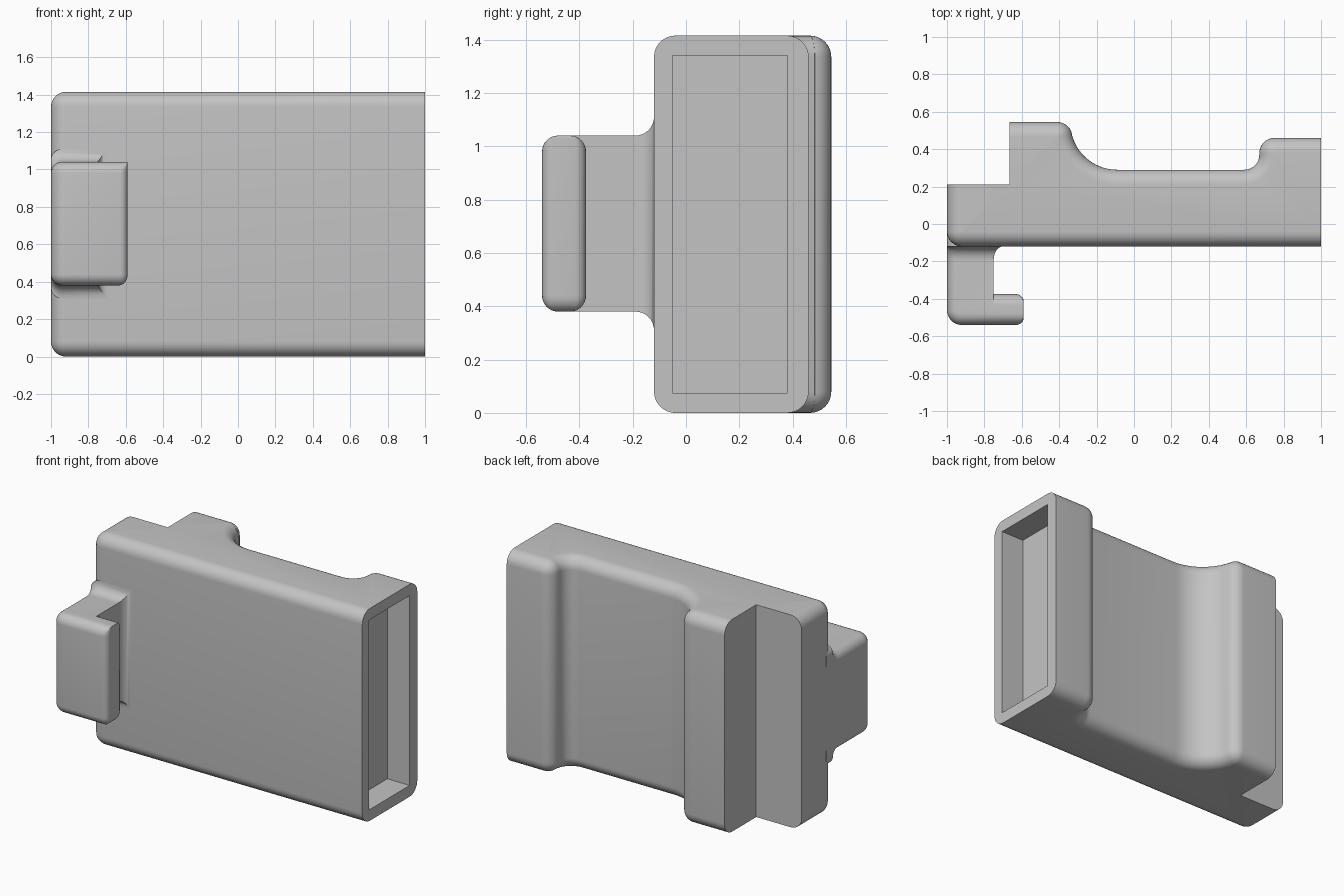
import bpy, bmesh, math

if "Cube" in bpy.data.objects:
    bpy.data.objects.remove(bpy.data.objects["Cube"])

grey = bpy.data.materials.new("plain grey")
grey.diffuse_color = (0.55, 0.55, 0.55, 1)
grey.use_nodes = True
grey.node_tree.nodes["Principled BSDF"].inputs["Base Color"].default_value = grey.diffuse_color


def arc(cx, cy, r, a0, a1, n=8):
    """Points on an arc, angles in degrees."""
    r = max(r, 0.001)
    return [(cx + r * math.cos(math.radians(a0 + (a1 - a0) * i / n)),
             cy + r * math.sin(math.radians(a0 + (a1 - a0) * i / n))) for i in range(n + 1)]


def loft(name, rings):
    """Skin matching rings of 3D points and cap both ends."""
    bm = bmesh.new()
    rows = [[bm.verts.new(p) for p in ring] for ring in rings]
    n = len(rows[0])
    for a, b in zip(rows, rows[1:]):
        for i in range(n):
            j = (i + 1) % n
            bm.faces.new((a[i], a[j], b[j], b[i]))
    bm.faces.new(rows[0][::-1])
    bm.faces.new(rows[-1])
    bmesh.ops.recalc_face_normals(bm, faces=bm.faces)
    mesh = bpy.data.meshes.new(name)
    bm.to_mesh(mesh)
    bm.free()
    mesh.materials.append(grey)
    obj = bpy.data.objects.new(name, mesh)
    bpy.context.collection.objects.link(obj)
    return obj


def smooth(obj):
    bpy.ops.object.select_all(action='DESELECT')
    obj.select_set(True)
    bpy.context.view_layer.objects.active = obj
    bpy.ops.object.shade_smooth_by_angle(angle=math.radians(30))


def rounded_layers(z0, z1, r, n=8):
    """(height, inset) pairs that round the bottom and top edges."""
    half = [(r * (1 - math.cos(t)), r * (1 - math.sin(t)))
            for t in (math.pi / 2 * i / n for i in range(n + 1))]
    return [(z0 + h, d) for h, d in half] + [(z1 - h, d) for h, d in half[::-1]]


# Body outline seen from above; the inset d leaves the end and step walls in place
def body_outline(d):
    return ([(-0.665, 0.21), (-1 + d, 0.21)]
            + arc(-0.92, -0.04, 0.08 - d, 180, 270)
            + [(1, -0.12 + d), (1, 0.46 - d)]
            + arc(0.75, 0.38, 0.08 - d, 90, 180)
            + arc(0.59, 0.37, 0.08 + d, 360, 270)
            + arc(-0.09, 0.54, 0.25 + d, 270, 193.2, 14)
            + arc(-0.41, 0.465, 0.08 - d, 13.2, 90)
            + [(-0.665, 0.545 - d)])


body = loft("body", [[(x, y, z) for x, y in body_outline(d)]
                     for z, d in rounded_layers(0, 1.415, 0.08)])

# Shallow rectangular socket in the right end
cutter = loft("socket_cutter", [[(x, -0.05, 0.075), (x, 0.38, 0.075),
                                 (x, 0.38, 1.34), (x, -0.05, 1.34)] for x in (0.835, 1.1)])
cut = body.modifiers.new("socket", 'BOOLEAN')
cut.operation = 'DIFFERENCE'
cut.solver = 'EXACT'
cut.object = cutter
bpy.context.view_layer.objects.active = body
bpy.ops.object.modifier_apply(modifier="socket")
bpy.data.objects.remove(cutter)
smooth(body)


# L-shaped hook on the front; the tip is rounded below and square above
def hook_outline(d, tip):
    r = max(0.04 - d, 0.002)
    return ([(-1 + d, -0.03)]
            + arc(-0.92, -0.46, 0.08 - d, 180, 270)
            + arc(-0.59 - tip - r, -0.54 + d + r, r, 270, 360, 5)
            + arc(-0.59 - tip - r, -0.375 - d - r, r, 0, 90, 5)
            + [(-0.75, -0.375 - d), (-0.75, -0.03)])


hook = loft("hook", [[(x, y, z) for x, y in hook_outline(d, d * 0.8 if z < 0.7 else 0)]
                     for z, d in rounded_layers(0.38, 1.04, 0.06)])
smooth(hook)


# Flared fillet where the hook meets the body
def flare_ring(y, f):
    top, low = 1.04 + f, 0.38 - f
    side = [(-0.75 + 0.7 * f, low), (-0.75 + 0.7 * f, top)]
    pts = side + arc(-0.94, top - 0.06, 0.06, 90, 180) + arc(-0.94, low + 0.06, 0.06, 180, 270)
    return [(x, y, z) for x, z in pts]


R = 0.07
angles = [math.pi / 2 * i / 8 for i in range(9)]
rings = [flare_ring(-0.12 - R + R * math.sin(t), R * (1 - math.cos(t))) for t in angles]
flare = loft("hook_fillet", rings + [flare_ring(-0.05, R)])
smooth(flare)
